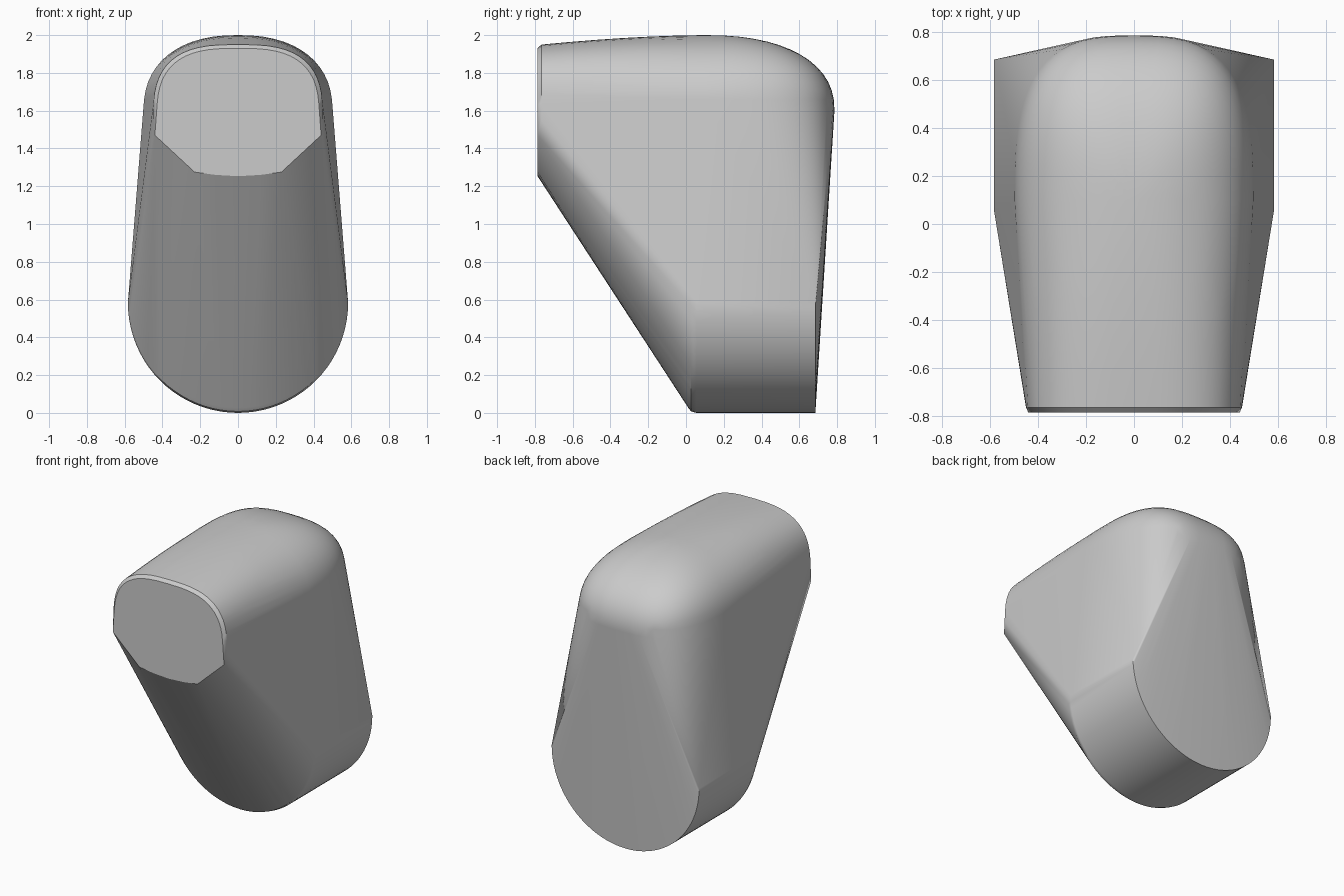
import bpy, bmesh
from math import sin, cos, pi, radians

if "Cube" in bpy.data.objects:
    bpy.data.objects.remove(bpy.data.objects["Cube"])

points = []


def arc_top(y, half_w, base, top, n, steps=28):
    """Superelliptic arch across x at a given depth."""
    for i in range(steps + 1):
        a = pi * i / steps
        c, s = cos(a), sin(a)
        x = half_w * abs(c) ** (2 / n) * (1 if c >= 0 else -1)
        points.append((x, y, base + (top - base) * max(s, 0) ** (2 / n)))


def arc_bottom(y, r, steps=40):
    """Lower half circle of the foot."""
    for i in range(steps + 1):
        a = pi + pi * i / steps
        points.append((r * cos(a), y, 0.583 + r * sin(a)))


# Front cap: rounded top with a chamfered lower edge and a tiny fillet
arc_top(-0.765, 0.45, 1.55, 1.95, 2.9)
arc_top(-0.786, 0.43, 1.55, 1.93, 2.9)
for side in (-1, 1):
    for x, z in ((0.44, 1.47), (0.23, 1.275), (0.12, 1.26), (0, 1.253)):
        points.append((side * x, -0.786, z))

# Gently crowned roof running back from the cap
for k in range(1, 7):
    t = 1 - k / 6
    arc_top(0.1 - 0.865 * t, 0.5 - 0.05 * t, 1.6 - 0.05 * t,
            2.0 - 0.05 * t ** 1.7, 2.25 + 0.65 * t)

# Rounded rear dome
P, Q = 3.0, 2.3
for j in range(15):
    v = pi / 2 * j / 14
    r, h = max(cos(v), 0) ** (2 / Q), sin(v) ** (2 / Q)
    for i in range(33):
        u = pi * i / 32
        c, s = cos(u), max(sin(u), 0)
        x = 0.5 * r * abs(c) ** (2 / P) * (1 if c >= 0 else -1)
        points.append((x, 0.1 + 0.686 * r * s ** (2 / P), 1.6 + 0.4 * h))

# Half-round foot: softened front edge, crisp rear edge
arc_bottom(0.012, 0.556)
arc_bottom(0.027, 0.575)
arc_bottom(0.055, 0.583)
arc_bottom(0.685, 0.583)

# Skin all the sections into one convex body
bm = bmesh.new()
for p in points:
    bm.verts.new(p)
bmesh.ops.remove_doubles(bm, verts=bm.verts, dist=0.002)
res = bmesh.ops.convex_hull(bm, input=bm.verts)
bmesh.ops.delete(bm, geom=[v for v in bm.verts if not v.link_faces], context='VERTS')
bmesh.ops.dissolve_limit(bm, angle_limit=radians(0.5), verts=bm.verts, edges=bm.edges)
bmesh.ops.recalc_face_normals(bm, faces=bm.faces)
mesh = bpy.data.meshes.new("body")
bm.to_mesh(mesh)
bm.free()
body = bpy.data.objects.new("body", mesh)
bpy.context.collection.objects.link(body)
bpy.context.view_layer.objects.active = body
body.select_set(True)
bpy.ops.object.shade_smooth_by_angle(angle=radians(30))
wn = body.modifiers.new("even_shading", 'WEIGHTED_NORMAL')
wn.keep_sharp = True
